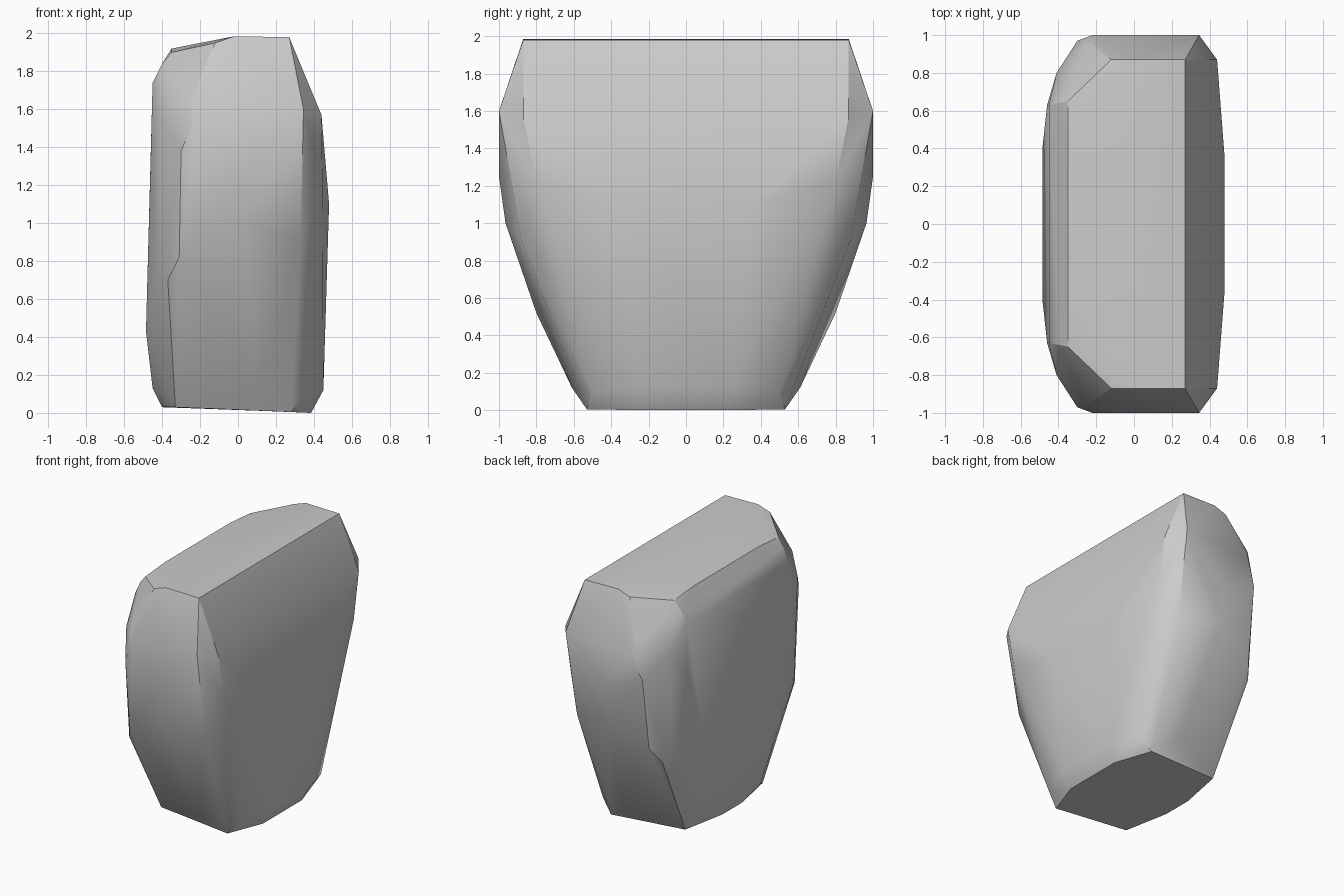
import bpy, bmesh, math

cube = bpy.data.objects.get("Cube")
if cube:
    bpy.data.objects.remove(cube, do_unlink=True)

# Stone colour
stone = bpy.data.materials.new("stone grey")
stone.use_nodes = True
colour = (0.6, 0.6, 0.6, 1)
stone.diffuse_color = colour
stone.node_tree.nodes["Principled BSDF"].inputs["Base Color"].default_value = colour

# Corners of one half of the stone, mirrored across the y axis
crown = [(0.27, 0.87, 1.98), (-0.02, 0.87, 1.985), (-0.12, 0.87, 1.95),
         (-0.35, 0.65, 1.9), (-0.35, 0.4, 1.92), (-0.4, 0.64, 1.84)]
broad_side = [(0.44, 0.87, 1.57), (0.445, 0.8, 1.22), (0.48, 0.35, 1.1), (0.45, 0.25, 0.12)]
end_face = [(0.345, 1, 1.6), (-0.22, 1, 1.57), (-0.25, 0.96, 1.65), (-0.3, 0.97, 1.38),
            (0, 1, 1.25), (0, 0.965, 1), (0.33, 0.88, 0.91), (-0.31, 0.9, 0.82),
            (-0.37, 0.82, 0.7), (-0.1, 0.8, 0.52), (0.1, 0.61, 0.12), (0.37, 0.5, 0.1)]
worn_side = [(-0.45, 0.63, 1.74), (-0.41, 0.8, 1.55), (-0.46, 0.63, 1.35),
             (-0.42, 0.74, 0.75), (-0.485, 0.4, 0.43), (-0.45, 0.28, 0.13)]
foot = [(0.385, 0.24, 0), (0.28, 0.53, 0.005), (-0.33, 0.48, 0.03), (-0.4, 0.12, 0.03)]

# Stretch a skin over the corners
bm = bmesh.new()
for x, y, z in crown + broad_side + end_face + worn_side + foot:
    for side in (-1, 1):
        bm.verts.new((x, y * side, z))
hull = bmesh.ops.convex_hull(bm, input=bm.verts)
spare = {v for v in hull["geom_interior"] + hull["geom_unused"] if isinstance(v, bmesh.types.BMVert)}
bmesh.ops.delete(bm, geom=list(spare), context="VERTS")
bmesh.ops.dissolve_limit(bm, angle_limit=math.radians(2), verts=bm.verts, edges=bm.edges)
bmesh.ops.recalc_face_normals(bm, faces=bm.faces)

mesh = bpy.data.meshes.new("stone")
bm.to_mesh(mesh)
bm.free()
mesh.materials.append(stone)
rock = bpy.data.objects.new("stone", mesh)
bpy.context.collection.objects.link(rock)

# Soft shading with crisp main edges
bpy.context.view_layer.objects.active = rock
rock.select_set(True)
bpy.ops.object.shade_smooth_by_angle(angle=math.radians(30))
